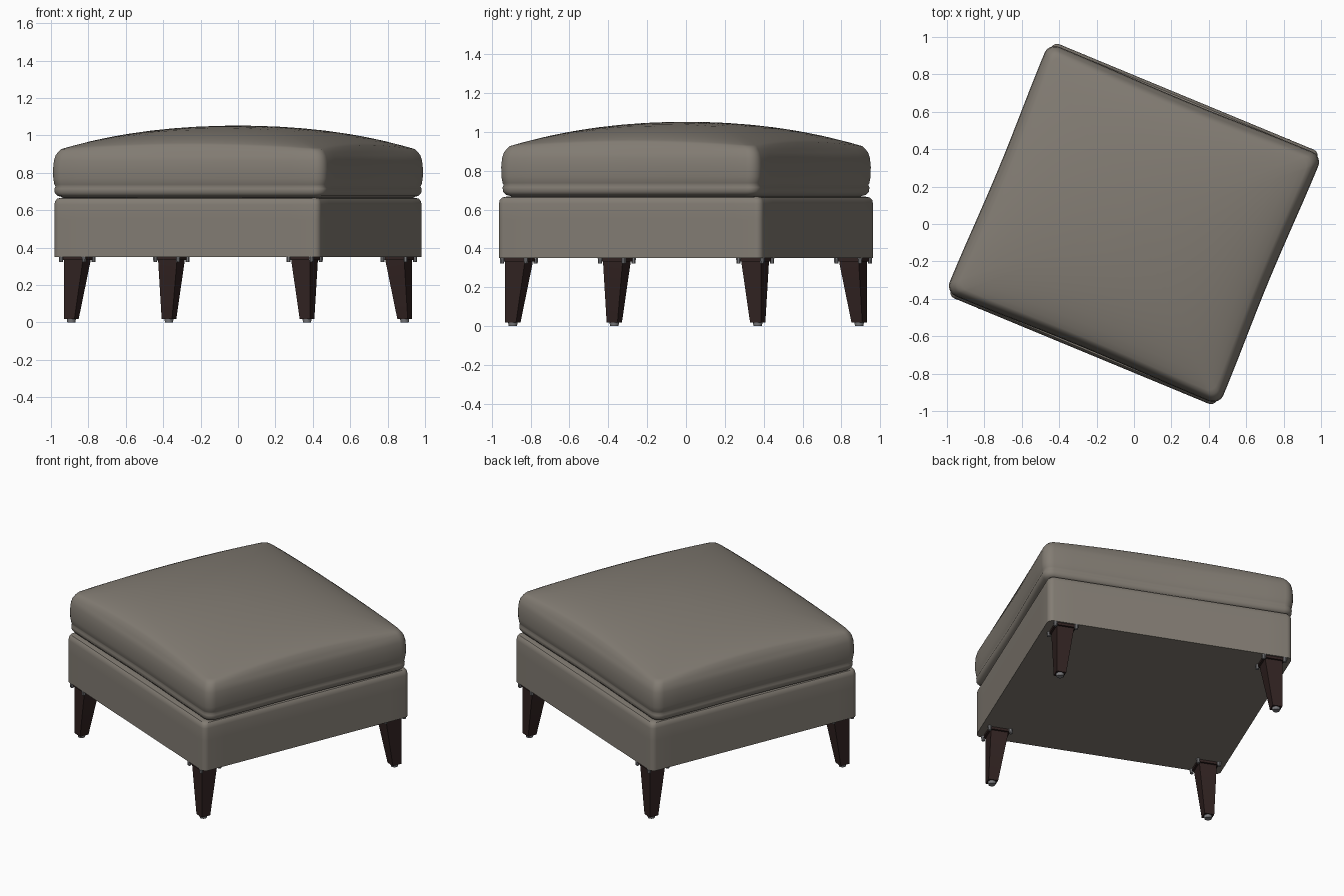
import bpy, bmesh, math
from mathutils import Matrix

if "Cube" in bpy.data.objects:
    bpy.data.objects.remove(bpy.data.objects["Cube"])

TURN = Matrix.Rotation(math.radians(-22.5), 4, 'Z')   # whole stool is turned


def material(name, rgb):
    m = bpy.data.materials.new(name)
    m.diffuse_color = (*rgb, 1)
    m.use_nodes = True
    m.node_tree.nodes["Principled BSDF"].inputs["Base Color"].default_value = m.diffuse_color
    return m


FABRIC = material("taupe upholstery", (0.225, 0.202, 0.172))
WOOD = material("dark brown wood", (0.030, 0.016, 0.015))
METAL = material("grey metal", (0.20, 0.20, 0.21))


def finish(bm, name, mat, angle=35):
    bmesh.ops.recalc_face_normals(bm, faces=bm.faces)
    bm.transform(TURN)
    me = bpy.data.meshes.new(name)
    bm.to_mesh(me)
    bm.free()
    me.materials.append(mat)
    ob = bpy.data.objects.new(name, me)
    bpy.context.collection.objects.link(ob)
    bpy.ops.object.select_all(action='DESELECT')
    ob.select_set(True)
    bpy.context.view_layer.objects.active = ob
    bpy.ops.object.shade_smooth_by_angle(angle=math.radians(angle))
    return ob


def outline(w, d, r, inset, pinch=0.0, arc=6, edge=12):
    """Rounded rectangle, sides drawn in slightly at their middles."""
    hx, hy = w / 2 - inset, d / 2 - inset
    r = max(r - inset * 0.5, 0.01)
    corners = []
    for i, (sx, sy) in enumerate(((1, 1), (-1, 1), (-1, -1), (1, -1))):
        cx, cy = sx * (hx - r), sy * (hy - r)
        corners.append([(cx + r * math.cos(a), cy + r * math.sin(a)) for a in
                        ((i + k / arc) * math.pi / 2 for k in range(arc + 1))])
    pts = []
    for i, c in enumerate(corners):
        pts += c
        (ax, ay), (bx, by) = c[-1], corners[(i + 1) % 4][0]
        for k in range(1, edge):
            t = k / edge
            p = 1 - pinch * math.sin(math.pi * t) ** 2
            x, y = ax + (bx - ax) * t, ay + (by - ay) * t
            pts.append((x * p, y) if i % 2 else (x, y * p))
    return pts


def loft(bm, rings):
    loops = [[bm.verts.new(p) for p in ring] for ring in rings]
    n = len(loops[0])
    for a, b in zip(loops, loops[1:]):
        for i in range(n):
            bm.faces.new((a[i], a[(i + 1) % n], b[(i + 1) % n], b[i]))
    bm.faces.new(loops[0][::-1])
    bm.faces.new(loops[-1])


# Upholstered base frame
bm = bmesh.new()
loft(bm, [[(x, y, z) for x, y in outline(1.54, 1.47, 0.035, i)] for i, z in
          ((0, 0.35), (0, 0.45), (0, 0.55), (0, 0.63), (0.004, 0.65),
           (0.014, 0.662), (0.035, 0.667), (0.08, 0.667))])
finish(bm, "base_frame", FABRIC)

# Seat cushion: welted sides and a domed top
CW, CD = 1.58, 1.44
bm = bmesh.new()
rings = [[(x, y, z) for x, y in outline(CW, CD, 0.06, i, 0.012)] for i, z in
         ((0.10, 0.667), (0.045, 0.668), (0.018, 0.677), (0.006, 0.692),
          (0.004, 0.715), (0.009, 0.727), (0.004, 0.737), (-0.001, 0.77),
          (-0.002, 0.82), (0.002, 0.865), (0.010, 0.893), (0.022, 0.912))]
rim = outline(CW, CD, 0.06, 0.022, 0.012)
for s in (0.985, 0.96, 0.92, 0.86, 0.78, 0.68, 0.56, 0.42, 0.27, 0.12, 0.03):
    ring = []
    for x, y in rim:
        x, y = x * s, y * s
        u, v = 2 * x / (CW - 0.044), 2 * y / (CD - 0.044)
        dome = max((1 - u * u) * (1 - v * v), 0) ** 0.5
        ring.append((x, y, 0.917 + 0.135 * dome))
    rings.append(ring)
loft(bm, rings)
finish(bm, "seat_cushion", FABRIC, 60)


def box_taper(bm, rings):
    loft(bm, [[(x, y, z) for x, y in ((x0, y0), (x1, y0), (x1, y1), (x0, y1))]
              for x0, x1, y0, y1, z in rings])


def disc(bm, x, y, r, z0, z1, n):
    bmesh.ops.create_cone(bm, cap_ends=True, segments=n, radius1=r * 0.85, radius2=r,
                          depth=z1 - z0,
                          matrix=Matrix.Translation((x, y, (z0 + z1) / 2)))


# Four tapered legs with mounting plates, bolts and glides
OUT, TOP, BOT = 0.712, 0.108, 0.060
for sy, side in ((-1, "front"), (1, "back")):
    for sx, hand in ((-1, "left"), (1, "right")):
        label = side + "_" + hand

        def sq(size, z, grow=0.0):
            ax, bx = sx * (OUT + grow), sx * (OUT - size - grow)
            ay, by = sy * (OUT + grow), sy * (OUT - size - grow)
            return (ax, bx, ay, by, z)

        bm = bmesh.new()
        box_taper(bm, [sq(BOT, 0.018), sq(TOP, 0.325), sq(TOP, 0.345)])
        finish(bm, label + "_leg", WOOD)

        bm = bmesh.new()
        box_taper(bm, [sq(TOP, 0.334, 0.012), sq(TOP, 0.352, 0.012)])
        finish(bm, label + "_plate", WOOD)

        bm = bmesh.new()
        c = OUT - TOP / 2
        for bx in (-1, 1):
            for by in (-1, 1):
                disc(bm, sx * c + bx * 0.066, sy * c + by * 0.066, 0.013, 0.322, 0.352, 8)
        finish(bm, label + "_bolts", METAL)

        bm = bmesh.new()
        c = OUT - BOT / 2
        disc(bm, sx * c, sy * c, 0.025, 0.0, 0.02, 16)
        finish(bm, label + "_glide", METAL)
